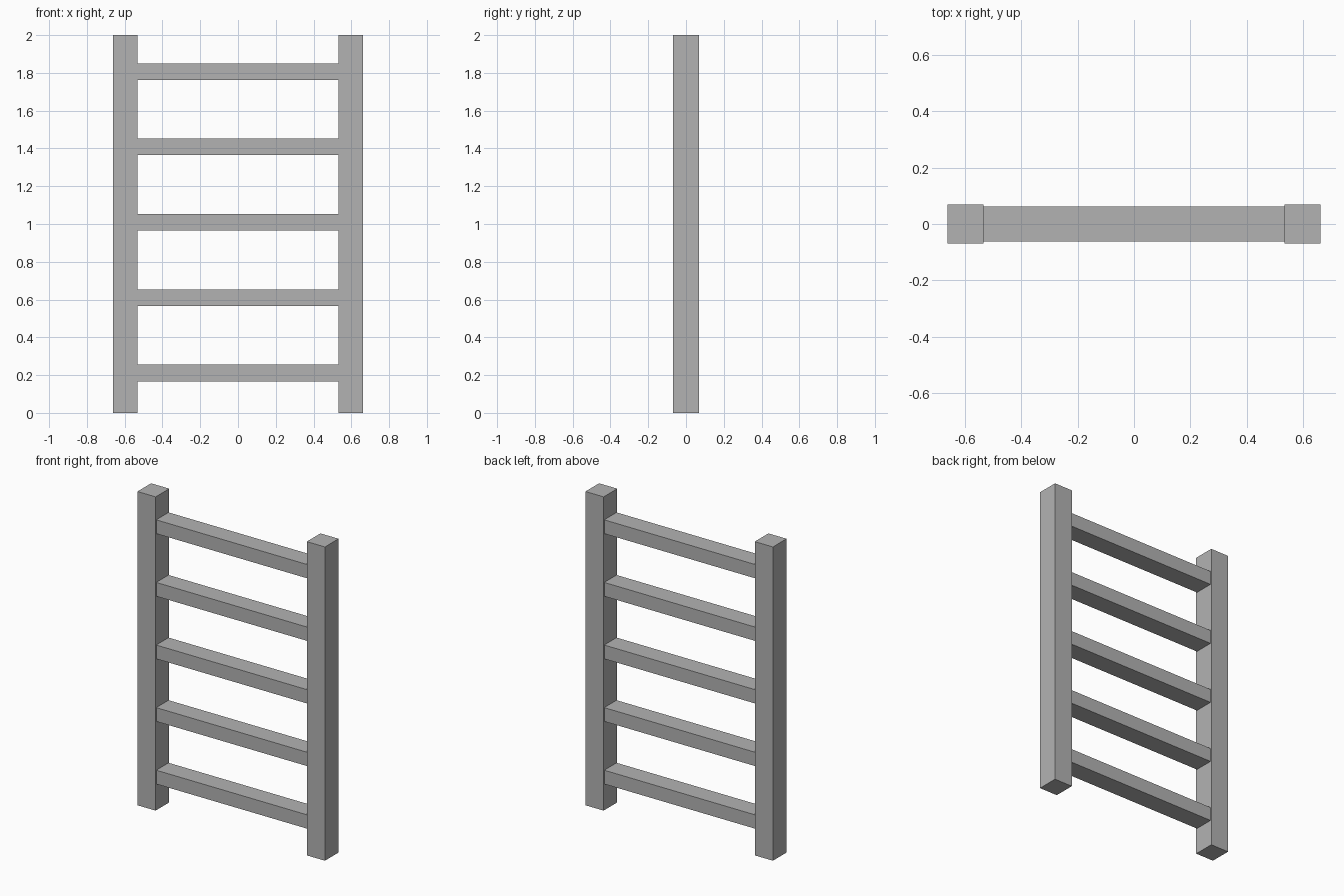
import bpy

if "Cube" in bpy.data.objects:
    bpy.data.objects.remove(bpy.data.objects["Cube"])

# Single grey finish
grey = bpy.data.materials.new("plain grey")
grey.diffuse_color = (0.45, 0.45, 0.45, 1)
grey.use_nodes = True
grey.node_tree.nodes["Principled BSDF"].inputs["Base Color"].default_value = grey.diffuse_color


def box(name, size, location):
    bpy.ops.mesh.primitive_cube_add(size=1, location=location)
    ob = bpy.context.object
    ob.name = name
    ob.scale = size
    bpy.ops.object.transform_apply(location=False, rotation=False, scale=True)
    ob.data.materials.append(grey)
    return ob


HEIGHT = 2.0
OUTER, INNER = 0.661, 0.533   # post faces, measured from the centre
POST_DEPTH = 0.137
RUNG_DEPTH, RUNG_HEIGHT = 0.124, 0.088

# Upright posts
for side, sign in (("left", -1), ("right", 1)):
    box(f"{side}_post", (OUTER - INNER, POST_DEPTH, HEIGHT),
        (sign * (OUTER + INNER) / 2, 0, HEIGHT / 2))

# Evenly spaced rungs between the posts
for i in range(5):
    box(f"rung_{i + 1}", (2 * INNER, RUNG_DEPTH, RUNG_HEIGHT),
        (0, 0, 0.211 + 0.399 * i))
